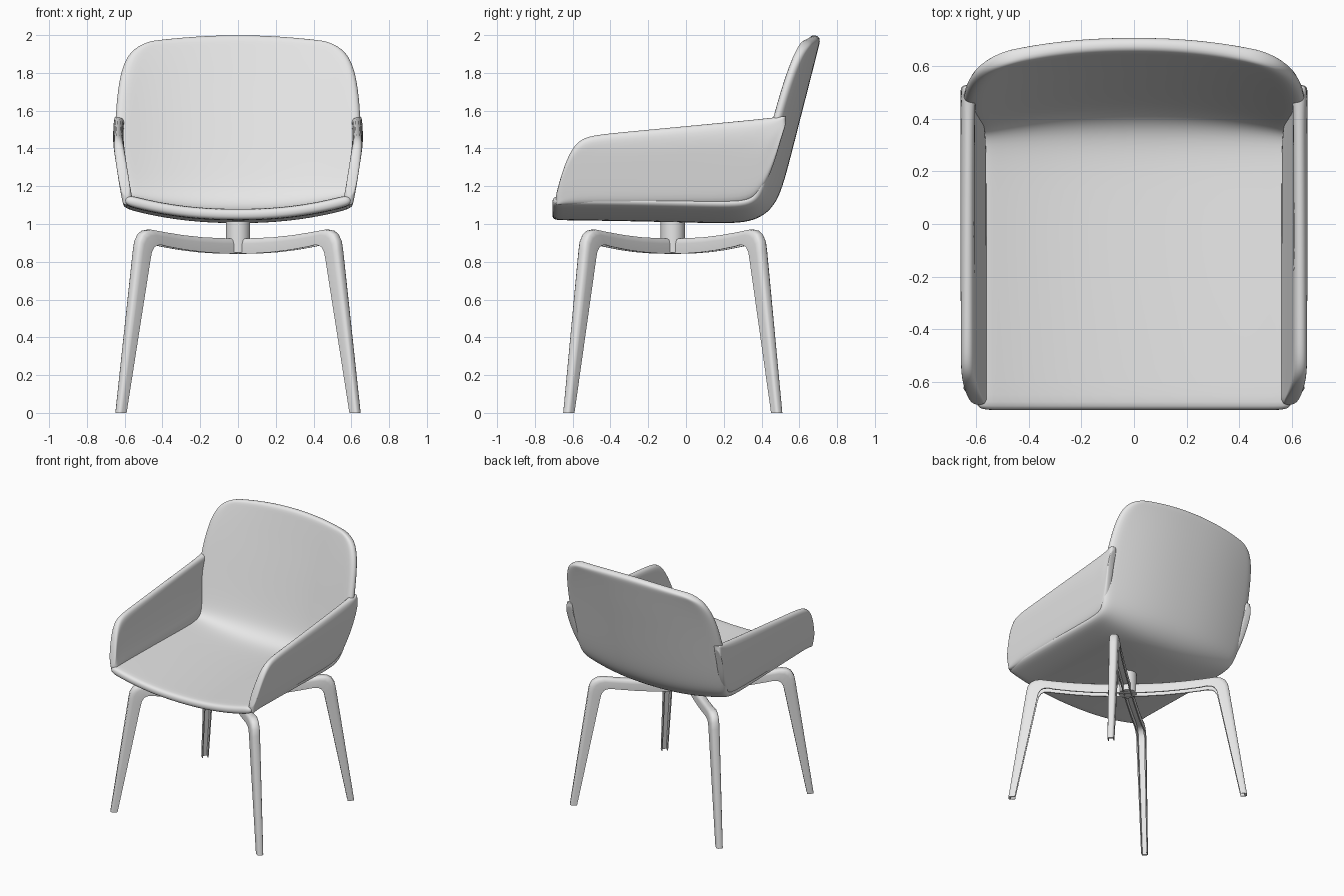
import bpy, math
from mathutils import Vector

cube = bpy.data.objects.get("Cube")
if cube:
    bpy.data.objects.remove(cube)

grey = bpy.data.materials.new("light_grey")
grey.use_nodes = True
grey.diffuse_color = (0.8, 0.8, 0.8, 1)
grey.node_tree.nodes["Principled BSDF"].inputs["Base Color"].default_value = (0.8, 0.8, 0.8, 1)


def make(name, verts, faces):
    mesh = bpy.data.meshes.new(name)
    mesh.from_pydata(verts, [], faces)
    mesh.materials.append(grey)
    obj = bpy.data.objects.new(name, mesh)
    bpy.context.collection.objects.link(obj)
    return obj


def smooth(obj, angle=40):
    bpy.ops.object.select_all(action='DESELECT')
    obj.select_set(True)
    bpy.context.view_layer.objects.active = obj
    bpy.ops.object.shade_smooth_by_angle(angle=math.radians(angle))


def sheet(name, rows, thickness):
    """Grid of points, thickened and rounded into an upholstered panel."""
    n = len(rows[0])
    faces = [(i * n + j, i * n + j + 1, (i + 1) * n + j + 1, (i + 1) * n + j)
             for i in range(len(rows) - 1) for j in range(n - 1)]
    obj = make(name, [p for row in rows for p in row], faces)
    solid = obj.modifiers.new("thickness", 'SOLIDIFY')
    solid.thickness, solid.offset = thickness, 0
    sub = obj.modifiers.new("rounding", 'SUBSURF')
    sub.levels = sub.render_levels = 2
    smooth(obj, 60)
    return obj


def lerp(table, v):
    for (a, fa), (b, fb) in zip(table, table[1:]):
        if v <= b:
            return fa + (fb - fa) * (v - a) / (b - a)
    return table[-1][1]


# Seat and backrest: one curved shell, rows of (y, z, half width)
profile = [(-.71, 1.05, .6), (-.66, 1.05, .61), (-.3, 1.045, .612), (.1, 1.035, .612),
           (.28, 1.032, .612), (.38, 1.055, .612), (.445, 1.115, .618), (.482, 1.2, .632),
           (.525, 1.36, .655), (.578, 1.57, .652), (.622, 1.74, .634), (.652, 1.86, .607),
           (.675, 1.95, .56), (.687, 2.0, .47)]
rows = []
for i, (y, z, w) in enumerate(profile):
    a, b = profile[max(i - 1, 0)], profile[min(i + 1, len(profile) - 1)]
    t = Vector((b[0] - a[0], b[1] - a[1])).normalized()
    row = []
    for k in range(-7, 8):
        u = k / 7
        x = w * u
        lift = .085 * abs(x / .62) ** 2.2
        drop = .045 * u * u * max(0, (z - 1.7) / .3)
        row.append((x, y - t.y * lift, z + t.x * lift - drop))
    rows.append(row)
sheet("seat_and_back", rows, .06)

# Armrests: leaning side panels between a lower and an upper edge line
lower = [(-.69, 1.1), (.3, 1.1), (.38, 1.14), (.45, 1.26), (.53, 1.54)]
upper = [(-.69, 1.15), (-.65, 1.3), (-.6, 1.41), (-.55, 1.455), (-.48, 1.475), (.53, 1.572)]
lean = [(1.1, .58), (1.2, .6), (1.45, .638), (1.58, .626)]
columns = [-.69, -.65, -.6, -.55, -.48, -.3, -.1, .1, .3, .38, .45, .5, .53]
for side, s in (("left", 1), ("right", -1)):
    rows = []
    for y in columns:
        lo, hi = lerp(lower, y), lerp(upper, y)
        zs = [lo + (hi - lo) * j / 5 for j in range(6)]
        rows.append([(s * lerp(lean, z), y, z) for z in zs[::-s]])
    sheet(side + "_armrest", rows, .055)

# Legs: channel section swept from the foot, round the bend, to the hub
# Stations: outer x, outer z, inner x, inner z, half width
HUB_Y = -.07
stations = [(.64, 0, .605, 0, .023), (.545, .86, .485, .81, .033), (.538, .91, .478, .85, .033),
            (.522, .946, .465, .876, .033), (.5, .964, .45, .887, .033), (.47, .97, .425, .889, .033),
            (.4, .957, .39, .88, .03), (.3, .941, .295, .863, .03), (.2, .93, .2, .851, .03),
            (.1, .925, .1, .844, .03), (0, .923, 0, .842, .03)]
section = [(-1, 1), (-1, .35), (-.85, .1), (-.5, 0), (.5, 0), (.85, .1), (1, .35), (1, 1),
           (.72, 1), (.72, .35), (-.72, .35), (-.72, 1)]
N = len(section)
for end, sy in (("front", -1), ("back", 1)):
    for side, sx in (("left", 1), ("right", -1)):
        out = Vector((sx, sy * .557 / .627, 0))
        across = Vector((-out.y, out.x, 0)).normalized()
        verts = []
        for xo, zo, xi, zi, w in stations:
            o = out * xo + Vector((0, HUB_Y, zo))
            inner = out * xi + Vector((0, HUB_Y, zi))
            verts += [o.lerp(inner, b) + across * (a * w) for a, b in section]
        faces = [(i * N + j, i * N + (j + 1) % N, (i + 1) * N + (j + 1) % N, (i + 1) * N + j)
                 for i in range(len(stations) - 1) for j in range(N)]
        faces += [tuple(range(N))[::-1], tuple(range(len(verts) - N, len(verts)))]
        leg = make(f"{end}_{side}_leg", verts, faces)
        smooth(leg, 45)

# Swivel post under the seat
bpy.ops.mesh.primitive_cylinder_add(vertices=32, radius=.064, depth=.18, location=(0, HUB_Y, .94))
post = bpy.context.object
post.name = "swivel_post"
post.data.materials.append(grey)
smooth(post)
